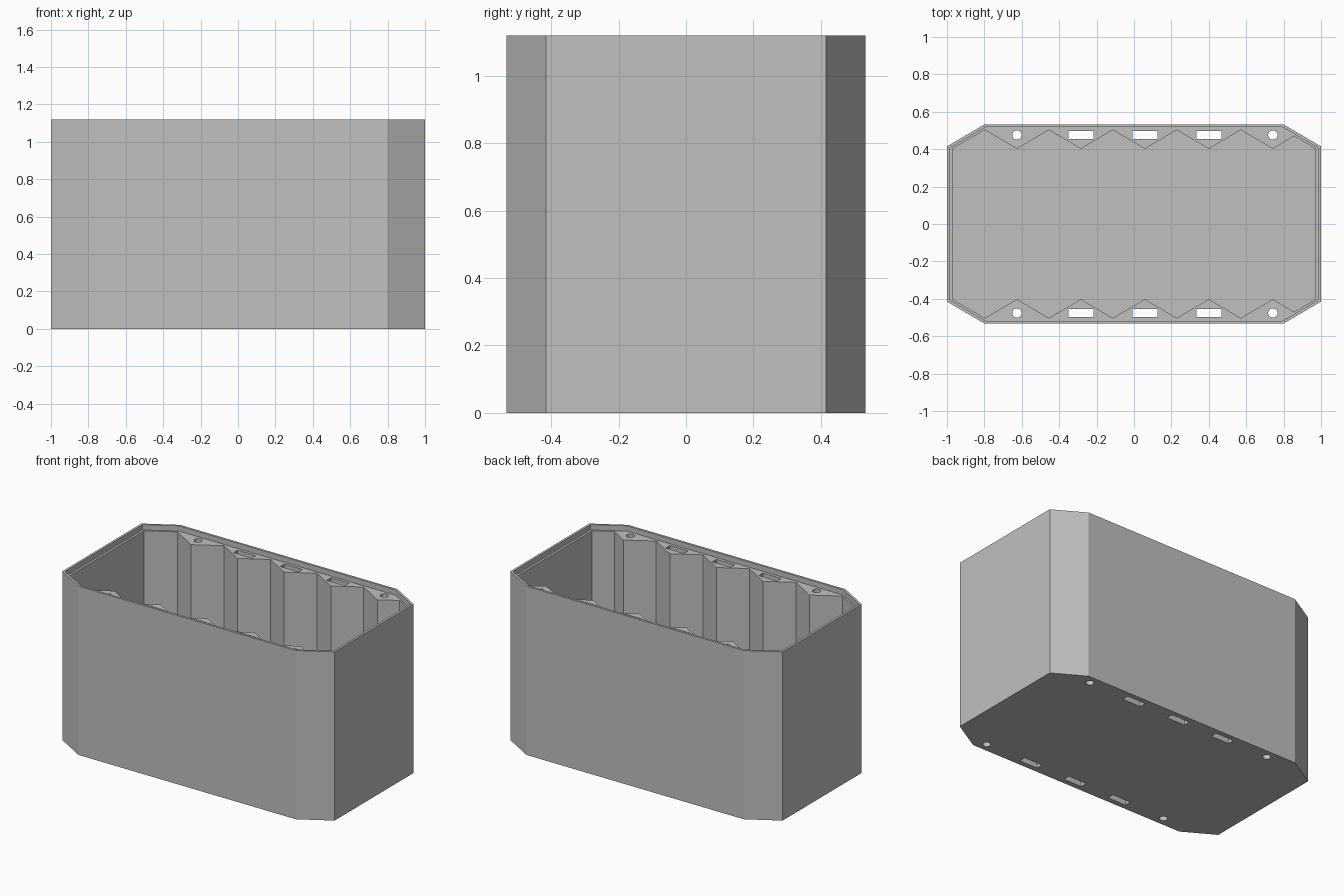
import bpy, bmesh, math

cube = bpy.data.objects.get("Cube")
if cube:
    bpy.data.objects.remove(cube, do_unlink=True)

HEIGHT, LEDGE, FLOOR = 1.12, 1.085, 0.035
PITCH, START = 0.171, -0.797      # half-wave of the zigzag ribs

grey = bpy.data.materials.new("plain grey")
grey.use_nodes = True
grey.diffuse_color = (0.53, 0.53, 0.53, 1)
grey.node_tree.nodes["Principled BSDF"].inputs["Base Color"].default_value = grey.diffuse_color


def prism(name, outline, z0, z1):
    """Extrude a counter-clockwise outline from z0 up to z1."""
    bm = bmesh.new()
    face = bm.faces.new([bm.verts.new((x, y, z0)) for x, y in outline])
    top = bmesh.ops.extrude_face_region(bm, geom=[face])["geom"]
    bmesh.ops.translate(bm, vec=(0, 0, z1 - z0),
                        verts=[v for v in top if isinstance(v, bmesh.types.BMVert)])
    bmesh.ops.recalc_face_normals(bm, faces=bm.faces)
    mesh = bpy.data.meshes.new(name)
    bm.to_mesh(mesh)
    bm.free()
    mesh.materials.append(grey)
    obj = bpy.data.objects.new(name, mesh)
    bpy.context.collection.objects.link(obj)
    return obj


def octagon(x, y, cx, cy):
    return [(-cx, -y), (cx, -y), (x, -cy), (x, cy),
            (cx, y), (-cx, y), (-x, cy), (-x, -cy)]


def cut(target, cutter):
    cutter.hide_render = True
    mod = target.modifiers.new("cut", 'BOOLEAN')
    mod.operation, mod.solver, mod.object = 'DIFFERENCE', 'EXACT', cutter
    bpy.context.view_layer.objects.active = target
    bpy.ops.object.modifier_apply(modifier=mod.name)
    bpy.data.objects.remove(cutter, do_unlink=True)


# Outer shell and the recess inside the thin rim
box = prism("ribbed_box", octagon(1, 0.533, 0.798, 0.415), 0, HEIGHT)
cut(box, prism("rim_recess", octagon(0.985, 0.518, 0.794, 0.406), LEDGE, HEIGHT + 0.1))

# Cavity with zigzag ribs along both long walls
wave = [(-0.97, 0.402)]
wave += [(START + PITCH * i, 0.402 if i % 2 else 0.503) for i in range(10)]
wave += [(0.856, 0.47), (0.97, 0.402)]
cavity = [(x, -y) for x, y in wave] + wave[::-1]
cut(box, prism("cavity", cavity, FLOOR, HEIGHT + 0.1))

# Round holes and slots running down through the ribs
for side in (-1, 1):
    for i in range(1, 10, 2):
        cx, cy = START + PITCH * i, side * 0.476
        if i in (1, 9):
            hole = [(cx + 0.025 * math.cos(a), cy + 0.025 * math.sin(a))
                    for a in (math.tau * k / 24 for k in range(24))]
        else:
            hole = [(cx + sx * 0.067, cy + sy * 0.022)
                    for sx, sy in ((-1, -1), (1, -1), (1, 1), (-1, 1))]
        cut(box, prism("hole", hole, -0.1, HEIGHT + 0.1))

# Crisp flat faces, smooth only around the round holes
bpy.ops.object.select_all(action='DESELECT')
box.select_set(True)
bpy.context.view_layer.objects.active = box
bpy.ops.object.shade_smooth_by_angle(angle=math.radians(25))
